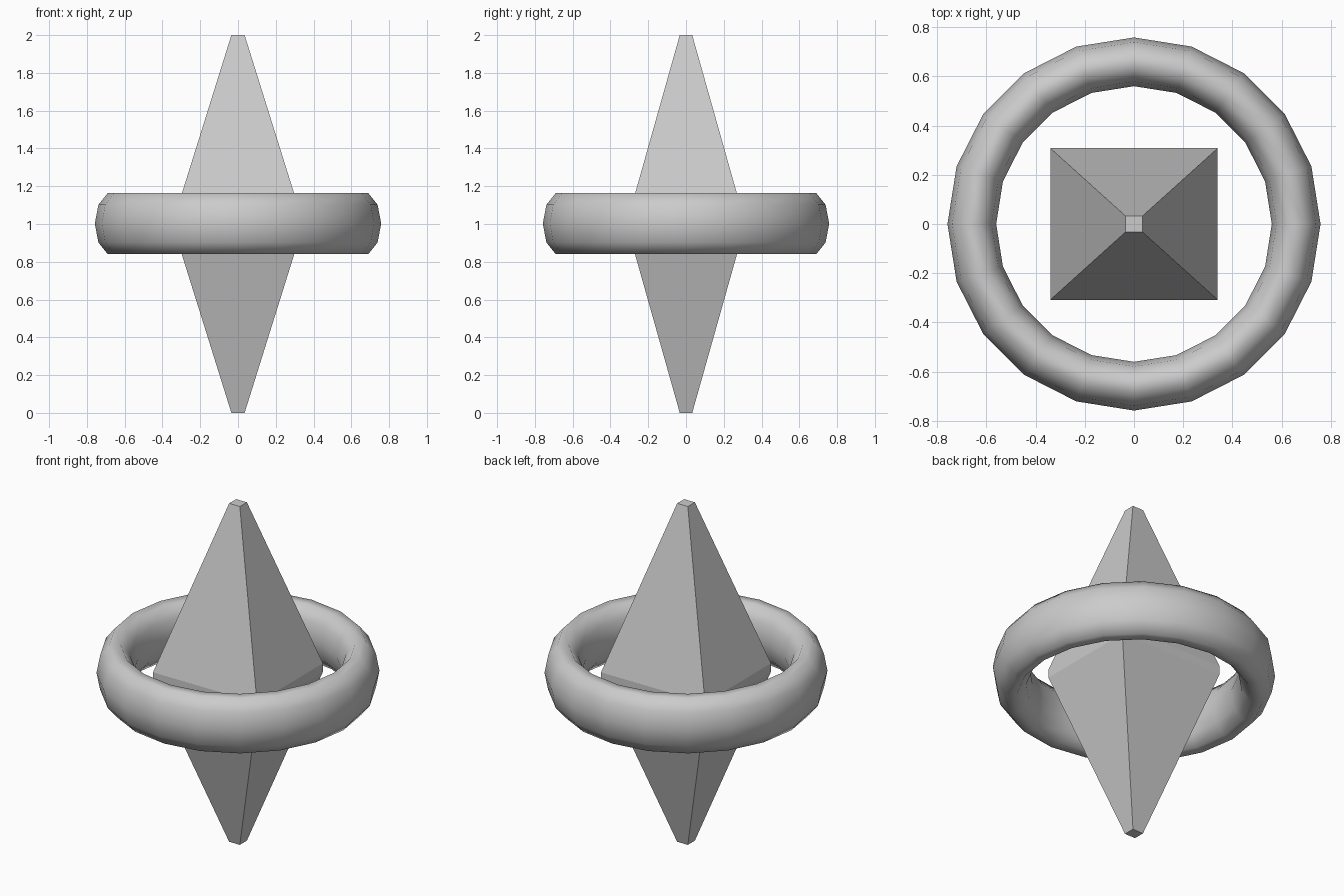
import bpy, bmesh
from math import cos, sin, pi

if "Cube" in bpy.data.objects:
    bpy.data.objects.remove(bpy.data.objects["Cube"])


def loft(name, loops, close_loops, smooth):
    """Skin quads between successive closed vertex loops."""
    bm = bmesh.new()
    rings = [[bm.verts.new(p) for p in loop] for loop in loops]
    pairs = list(zip(rings, rings[1:]))
    if close_loops:
        pairs.append((rings[-1], rings[0]))
    else:
        bm.faces.new(rings[0])
        bm.faces.new(rings[-1])
    for a, b in pairs:
        n = len(a)
        for i in range(n):
            j = (i + 1) % n
            bm.faces.new((a[i], a[j], b[j], b[i]))
    bmesh.ops.recalc_face_normals(bm, faces=bm.faces)
    for f in bm.faces:
        f.smooth = smooth
    mesh = bpy.data.meshes.new(name)
    bm.to_mesh(mesh)
    bm.free()
    obj = bpy.data.objects.new(name, mesh)
    bpy.context.collection.objects.link(obj)
    return obj


# Four-sided double-tapered crystal with a narrow waist band
profile = [(0.035, 0.033, 0), (0.34, 0.308, 0.975),
           (0.34, 0.308, 1.025), (0.035, 0.033, 2)]
corners = [(-1, -1), (1, -1), (1, 1), (-1, 1)]
loft("crystal", [[(sx * x, sy * y, z) for sx, sy in corners]
                 for x, y, z in profile], False, False)

# Surrounding ring: 20 segments with a tall 10-sided oval section
SEGMENTS, SIDES = 20, 10
RADIUS, HALF_WIDTH, HALF_HEIGHT = 0.659, 0.099, 0.17
ring_loops = []
for i in range(SEGMENTS):
    a = 2 * pi * i / SEGMENTS
    loop = []
    for j in range(SIDES):
        t = 2 * pi * j / SIDES
        r = RADIUS + HALF_WIDTH * cos(t)
        loop.append((r * cos(a), r * sin(a), 1.002 + HALF_HEIGHT * sin(t)))
    ring_loops.append(loop)
loft("ring", ring_loops, True, True)
